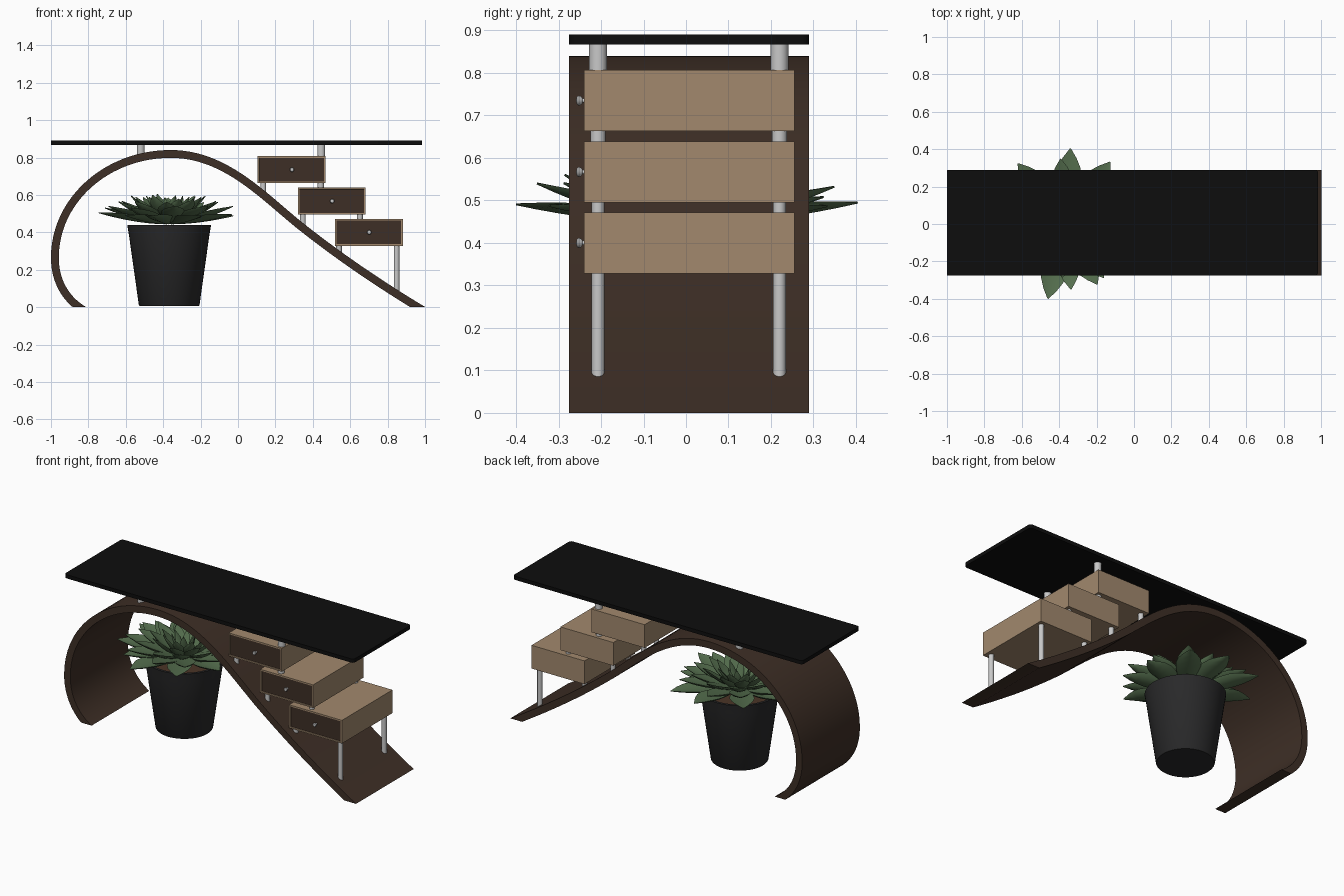
import bpy, bmesh, math, random
from mathutils import Vector
from mathutils.geometry import interpolate_bezier

if "Cube" in bpy.data.objects:
    bpy.data.objects.remove(bpy.data.objects["Cube"])

random.seed(4)


def material(name, rgb):
    m = bpy.data.materials.new(name)
    m.diffuse_color = (*rgb, 1)
    m.use_nodes = True
    m.node_tree.nodes["Principled BSDF"].inputs["Base Color"].default_value = m.diffuse_color
    return m


WALNUT = material("dark_walnut", (0.048, 0.028, 0.019))
OAK = material("light_oak", (0.36, 0.25, 0.155))
BLACK = material("black_glass", (0.004, 0.004, 0.004))
STEEL = material("brushed_steel", (0.58, 0.58, 0.58))
POT = material("charcoal", (0.022, 0.022, 0.023))
LEAF = material("leaf_green", (0.095, 0.165, 0.08))
SOIL = material("soil", (0.07, 0.035, 0.02))

Y0, Y1 = -0.275, 0.29      # desk depth
POST_Y = (-0.207, 0.22)


def finish(name, bm, mats, angle=None):
    bmesh.ops.recalc_face_normals(bm, faces=bm.faces)
    me = bpy.data.meshes.new(name)
    bm.to_mesh(me)
    bm.free()
    for m in mats:
        me.materials.append(m)
    ob = bpy.data.objects.new(name, me)
    bpy.context.collection.objects.link(ob)
    if angle:
        me.shade_smooth()
        me.set_sharp_from_angle(angle=math.radians(angle))
    return ob


def box(bm, x0, x1, y0, y1, z0, z1):
    g = bmesh.ops.create_cube(bm, size=1)
    for v in g["verts"]:
        v.co = (x0 if v.co.x < 0 else x1, y0 if v.co.y < 0 else y1, z0 if v.co.z < 0 else z1)


def lathe(name, profile, center, mats, n=48, rule=None):
    """Surface of revolution about z from (radius, height) pairs."""
    bm = bmesh.new()
    rings = []
    for r, z in profile:
        if r == 0:
            rings.append([bm.verts.new((center[0], center[1], z))] * n)
        else:
            rings.append([bm.verts.new((center[0] + r * math.cos(2 * math.pi * i / n),
                                        center[1] + r * math.sin(2 * math.pi * i / n), z)) for i in range(n)])
    for a, b in zip(rings, rings[1:]):
        for i in range(n):
            j = (i + 1) % n
            bm.faces.new(list(dict.fromkeys((a[i], a[j], b[j], b[i]))))
    return finish(name, bm, mats, 35)


def post(name, x, y, z0, z1, r):
    lathe(name, [(0, z0), (r, z0), (r, z1), (0, z1)], (x, y), [STEEL], 24)


# Curved ribbon body: bezier centreline thickened, extruded, cut flat at the floor
segments = [((-0.81, -0.025), (-0.93, 0.04), (-0.979, 0.15), (-0.979, 0.265)),
            ((-0.979, 0.265), (-0.979, 0.571), (-0.702, 0.819), (-0.36, 0.819)),
            ((-0.36, 0.819), (-0.08, 0.819), (0.116, 0.613), (0.316, 0.448)),
            ((0.316, 0.448), (0.516, 0.288), (0.75, 0.125), (1.028, -0.04))]
line = []
for s in segments:
    pts = interpolate_bezier(*[Vector((x, 0, z)) for x, z in s], 25)
    line += pts if not line else pts[1:]
bm = bmesh.new()
rows = []
for i, p in enumerate(line):
    t = (line[min(i + 1, len(line) - 1)] - line[max(i - 1, 0)]).normalized()
    n = Vector((-t.z, 0, t.x)) * 0.021
    rows.append([bm.verts.new((q.x, y, q.z)) for q, y in
                 ((p + n, Y0), (p + n, Y1), (p - n, Y1), (p - n, Y0))])
for a, b in zip(rows, rows[1:]):
    for i in range(4):
        j = (i + 1) % 4
        bm.faces.new((a[i], a[j], b[j], b[i]))
bm.faces.new(rows[0])
bm.faces.new(rows[-1])
bmesh.ops.bisect_plane(bm, geom=bm.verts[:] + bm.edges[:] + bm.faces[:], plane_co=(0, 0, 0),
                       plane_no=(0, 0, 1), clear_inner=True)
bmesh.ops.holes_fill(bm, edges=[e for e in bm.edges if e.is_boundary], sides=0)
finish("curved_body", bm, [WALNUT], 35)

# Table top with slightly rounded corners
bm = bmesh.new()
box(bm, -1.0, 0.985, Y0, Y1, 0.867, 0.89)
corners = [e for e in bm.edges if abs(e.verts[0].co.z - e.verts[1].co.z) > 0.01]
bmesh.ops.bevel(bm, geom=corners, offset=0.018, segments=5, affect="EDGES", profile=0.5)
finish("table_top", bm, [BLACK], 35)

# Three stepped drawers with inset dark fronts and round knobs
for k, (x0, z0) in enumerate(((0.105, 0.663), (0.32, 0.495), (0.518, 0.328)), 1):
    x1, z1 = x0 + 0.363, z0 + 0.144
    bm = bmesh.new()
    box(bm, x0, x1, -0.24, 0.255, z0, z1)
    bm.normal_update()
    front = min(bm.faces, key=lambda f: f.calc_center_median().y)
    bmesh.ops.inset_region(bm, faces=[front], thickness=0.012)
    bmesh.ops.inset_region(bm, faces=[front], thickness=0.0005, depth=-0.006)
    front.material_index = 1
    finish(f"drawer_{k}", bm, [OAK, WALNUT])
    knob = lathe(f"drawer_knob_{k}", [(0, -0.002), (0.006, -0.002), (0.005, 0.009), (0.010, 0.013),
                                      (0.012, 0.018), (0.009, 0.023), (0, 0.025)], (0, 0), [STEEL], 20)
    knob.rotation_euler.x = math.pi / 2
    knob.location = ((x0 + x1) / 2 + 0.002, -0.234, (z0 + z1) / 2)

# Steel posts: (name, x, bottom, top, radius), one front and one back
for name, x, z0, z1, r in (("top_post_left", -0.52, 0.80, 0.868, 0.021),
                           ("top_post_right", 0.445, 0.806, 0.868, 0.021),
                           ("upper_drawer_post_left", 0.135, 0.60, 0.664, 0.015),
                           ("upper_drawer_post_right", 0.442, 0.638, 0.664, 0.018),
                           ("middle_drawer_post_left", 0.347, 0.43, 0.496, 0.015),
                           ("middle_drawer_post_right", 0.652, 0.471, 0.496, 0.015),
                           ("lower_drawer_post_left", 0.54, 0.28, 0.329, 0.015),
                           ("lower_drawer_post_right", 0.848, 0.075, 0.329, 0.015)):
    for side, y in zip(("front", "back"), POST_Y):
        post(f"{name}_{side}", x, y, z0, z1, r)

# Plant pot and soil
PX = -0.368
lathe("plant_pot", [(0, 0.005), (0.158, 0.005), (0.162, 0.01), (0.215, 0.385), (0.224, 0.438),
                    (0.208, 0.438), (0.202, 0.40), (0, 0.40)], (PX, 0), [POT])
lathe("soil", [(0, 0.422), (0.206, 0.422), (0.203, 0.405), (0, 0.405)], (PX, 0), [SOIL])

# Succulent: cupped leaves in rings, low and wide outside, upright inside
WIDTH = (0.3, 0.42, 0.62, 0.82, 0.96, 1.0, 0.86, 0.52, 0.04)


def leaf(bm, ang, reach, base_z, tip_z, w):
    out = Vector((math.cos(ang), math.sin(ang), 0))
    side = Vector((-out.y, out.x, 0))
    up = Vector((0, 0, 1))
    n, start = len(WIDTH) - 1, 0.02
    rings = []
    for i, f in enumerate(WIDTH):
        t = i / n
        rise = tip_z - base_z
        p = Vector((PX, 0, 0)) + out * (start + (reach - start) * t) + up * (base_z + rise * t ** 1.7)
        slope = rise * 1.7 * t ** 0.7
        nor = (up * (reach - start) - out * slope).normalized()
        h = 0.012 * (1 - 0.8 * t * t)
        ring = []
        for a in range(8):
            c, s = math.cos(a * math.pi / 4), math.sin(a * math.pi / 4)
            ring.append(bm.verts.new(p + side * (c * f * w) + nor * (s * h + 0.3 * w * f * c * c)))
        rings.append(ring)
    for a, b in zip(rings, rings[1:]):
        for i in range(8):
            j = (i + 1) % 8
            bm.faces.new((a[i], a[j], b[j], b[i]))
    bm.faces.new(rings[0])
    bm.faces.new(rings[-1])


bm = bmesh.new()
for deg, reach in ((-103, 0.41), (-62, 0.365), (-22, 0.36), (14, 0.355), (54, 0.41), (86, 0.405),
                   (128, 0.41), (165, 0.39), (200, 0.39), (228, 0.35)):
    leaf(bm, math.radians(deg), reach, 0.455, random.uniform(0.485, 0.51), 0.07)
for count, reach, base, tip, w in ((10, 0.34, 0.46, 0.54, 0.062), (10, 0.275, 0.465, 0.57, 0.054),
                                   (9, 0.205, 0.47, 0.59, 0.045), (8, 0.135, 0.475, 0.595, 0.034),
                                   (6, 0.07, 0.48, 0.59, 0.022)):
    turn = random.uniform(0, 1)
    for i in range(count):
        leaf(bm, 2 * math.pi * (i + turn + random.uniform(-0.12, 0.12)) / count,
             reach * random.uniform(0.94, 1.05), base, tip + random.uniform(-0.012, 0.01), w)
finish("succulent_leaves", bm, [LEAF], 60)
